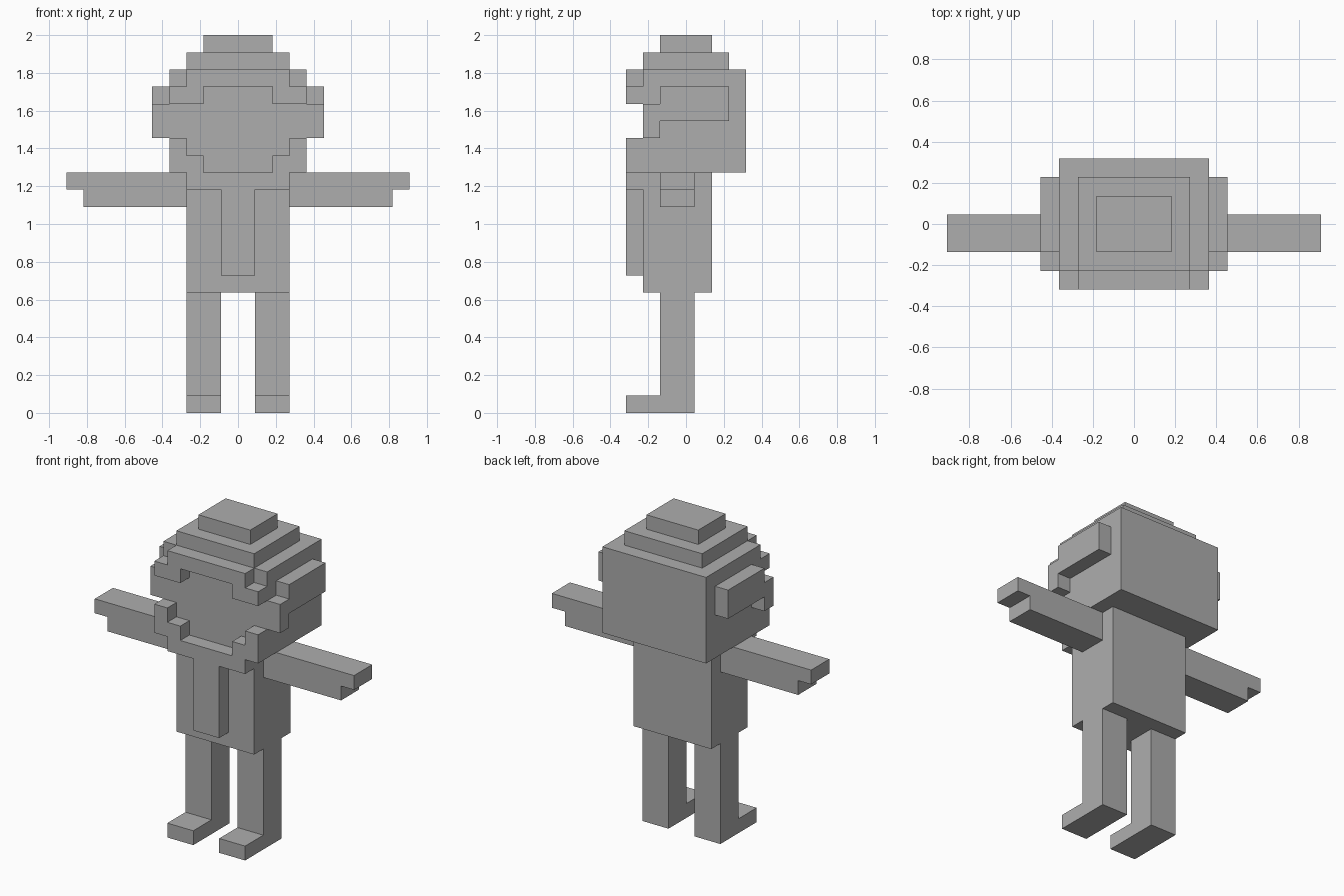
import bpy
import bmesh
from mathutils import Vector

U = 2 / 22  # edge length of one block

if "Cube" in bpy.data.objects:
    bpy.data.objects.remove(bpy.data.objects["Cube"], do_unlink=True)

grey = bpy.data.materials.new("plain_grey")
grey.use_nodes = True
colour = (0.42, 0.42, 0.42, 1)
grey.diffuse_color = colour
grey.node_tree.nodes["Principled BSDF"].inputs["Base Color"].default_value = colour


def prism(name, axis, outline, start, end, mirror=False):
    """Extrude an outline, given in blocks, along x (y-z outline) or y (x-z outline)."""
    bm = bmesh.new()
    if axis == "x":
        points = [Vector((start, a, b)) for a, b in outline]
        step = Vector((end - start, 0, 0))
    else:
        points = [Vector((a, start, b)) for a, b in outline]
        step = Vector((0, end - start, 0))
    face = bm.faces.new([bm.verts.new(p * U) for p in points])
    new = bmesh.ops.extrude_face_region(bm, geom=[face], use_keep_orig=True)["geom"]
    bmesh.ops.translate(bm, vec=step * U,
                        verts=[v for v in new if isinstance(v, bmesh.types.BMVert)])
    bmesh.ops.recalc_face_normals(bm, faces=bm.faces)
    mesh = bpy.data.meshes.new(name)
    bm.to_mesh(mesh)
    bm.free()
    mesh.materials.append(grey)
    obj = bpy.data.objects.new(name, mesh)
    bpy.context.collection.objects.link(obj)
    if mirror:
        mod = obj.modifiers.new("Mirror", "MIRROR")
        mod.use_mirror_merge = False
    return obj


def block(name, half_width, y0, y1, z0, z1):
    """Box centred on x = 0."""
    w = half_width
    return prism(name, "y", [(-w, z0), (w, z0), (w, z1), (-w, z1)], y0, y1)


def symmetric(half):
    """Complete a right-hand outline with its mirrored left half."""
    return half + [(-x, z) for x, z in reversed(half)]


# Legs with feet pointing forward
prism("legs", "x", [(-3.5, 0), (0.5, 0), (0.5, 7), (-1.5, 7), (-1.5, 1), (-3.5, 1)],
      1, 3, mirror=True)

# Body and outstretched arms with stepped hands
block("torso", 3, -2.5, 1.5, 7, 14)
prism("arms", "y", [(3, 12), (9, 12), (9, 13), (10, 13), (10, 14), (3, 14)],
      -1.5, 0.5, mirror=True)

# Head and stepped crown
block("head", 4, -2.5, 3.5, 14, 20)
block("lower_crown", 3, -2.5, 2.5, 20, 21)
block("upper_crown", 2, -1.5, 1.5, 21, 22)

# Raised fringe above the face
prism("fringe", "y", symmetric([(3, 20), (3, 19), (4, 19), (4, 18), (2, 18), (2, 19)]),
      -3.5, -2.5)

# Raised jaw frame with the long strip hanging down the chest
prism("jaw_and_strip", "y",
      symmetric([(1, 8), (1, 13), (3, 13), (3, 14), (4, 14), (4, 16),
                 (3, 16), (3, 15), (2, 15), (2, 14)]), -3.5, -2.5)

# Stepped side pieces
prism("side_pieces", "x",
      [(-2.5, 16), (-1.5, 16), (-1.5, 17), (2.5, 17), (2.5, 19),
       (-1.5, 19), (-1.5, 18), (-2.5, 18)], 4, 5, mirror=True)
